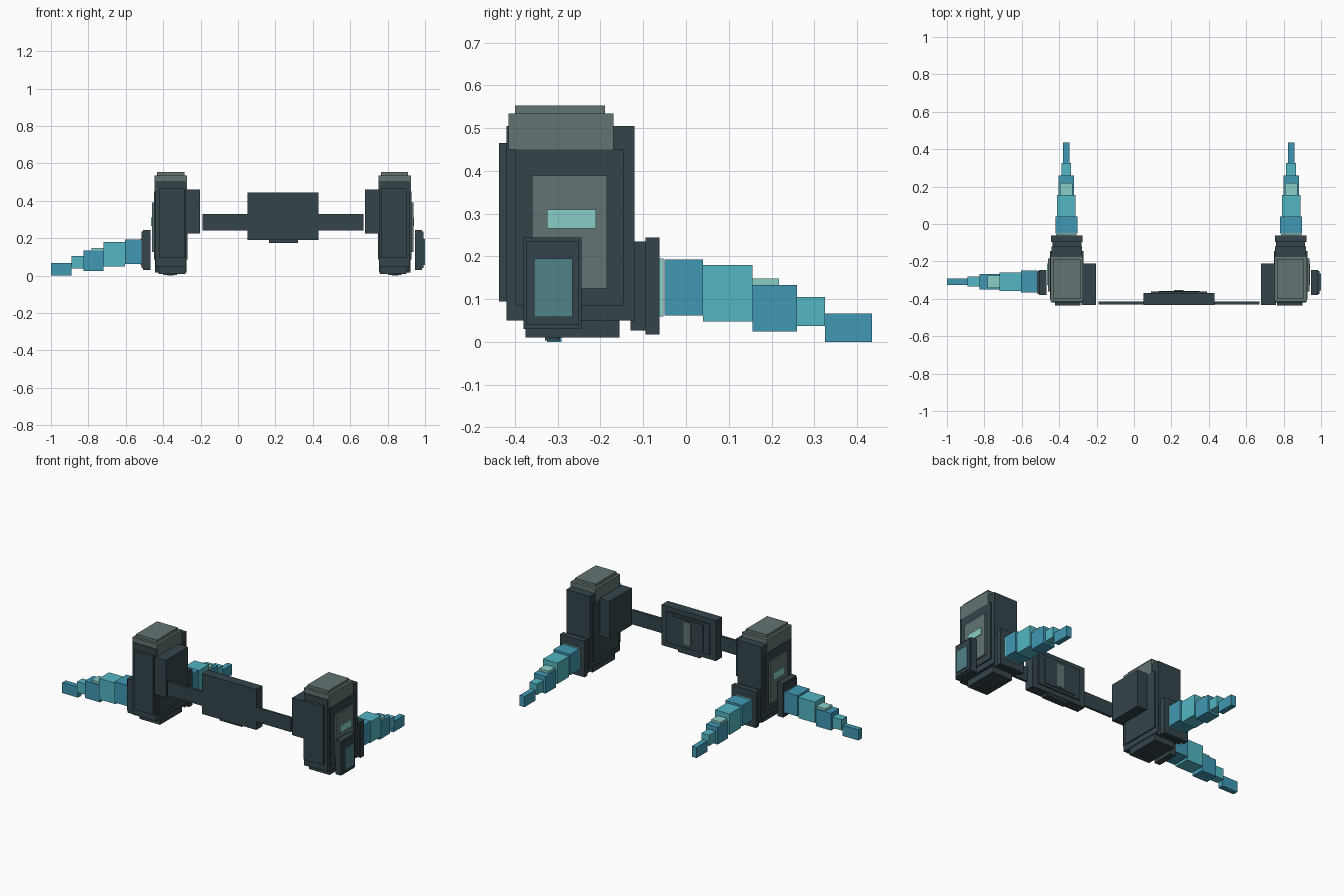
import bpy

cube = bpy.data.objects.get("Cube")
if cube:
    bpy.data.objects.remove(cube, do_unlink=True)


def material(name, r, g, b):
    # 8-bit display colour to linear
    lin = [((c / 255 + 0.055) / 1.055) ** 2.4 for c in (r, g, b)]
    m = bpy.data.materials.new(name)
    m.use_nodes = True
    m.diffuse_color = (*lin, 1)
    bsdf = m.node_tree.nodes["Principled BSDF"]
    bsdf.inputs["Base Color"].default_value = (*lin, 1)
    bsdf.inputs["Roughness"].default_value = 0.8
    return m


DARK = material("dark slate", 52, 69, 75)
GREY = material("warm grey", 98, 116, 114)
GLASS = material("dull teal", 80, 130, 135)
LIGHT = material("pale aqua", 137, 207, 199)
CYAN = material("cyan flame", 82, 182, 194)
BLUE = material("blue flame", 65, 153, 181)


def box(name, mat, x, y, z):
    """Box from (low, high) ranges on each axis."""
    spans = (x, y, z)
    bpy.ops.mesh.primitive_cube_add(size=1, location=[sum(s) / 2 for s in spans])
    ob = bpy.context.object
    ob.name = ob.data.name = name
    for v in ob.data.vertices:
        for i, s in enumerate(spans):
            v.co[i] *= abs(s[1] - s[0])
    ob.data.materials.append(mat)
    return ob


def mid(centre, width):
    return (centre - width / 2, centre + width / 2)


# Flame steps: material, start, end, width, bottom, top
FLAME = [
    ("root", BLUE, 0, .09, .118, .062, .193),
    ("swell", CYAN, .09, .205, .10, .048, .18),
    ("middle", BLUE, .205, .31, .082, .025, .133),
    ("glint", LIGHT, .205, .268, .066, .10, .148),
    ("taper", CYAN, .31, .375, .053, .037, .105),
    ("tip", BLUE, .375, .485, .034, 0, .067),
]


def flame(name, place):
    for part, mat, a, b, w, lo, hi in FLAME:
        x, y = place(a, b, w)
        box(f"{name}_{part}", mat, x, y, (lo, hi))


def engine(side, cx, s):
    """Thruster pod; s is the outward direction along x."""
    def part(name, mat, x, y, z):
        box(f"{side}_{name}", mat, (cx + s * x[0], cx + s * x[1]), y, z)

    # Housing and armour plates
    part("housing", DARK, (-.085, .08), (-.42, -.12), (.05, .505))
    part("side_armour", DARK, (-.092, .087), (-.40, -.145), (.085, .45))
    part("front_plate", DARK, (-.075, .06), (-.437, -.415), (.095, .465))
    part("base", DARK, (-.08, .062), (-.375, -.155), (.01, .06))
    part("base_foot", DARK, (-.035, .035), (-.33, -.295), (.003, .02))
    part("inner_box", DARK, (-.16, -.08), (-.432, -.21), (.225, .46))
    # Stepped cap
    part("cap", GREY, (-.09, .085), (-.415, -.17), (.45, .535))
    part("cap_top", GREY, (-.075, .07), (-.40, -.19), (.53, .553))
    # Outer panel with indicator
    part("outer_panel", GREY, (.08, .097), (-.36, -.185), (.125, .39))
    part("indicator", LIGHT, (.09, .102), (-.325, -.21), (.265, .31))
    # Side nozzle
    part("side_nozzle", DARK, (.107, .145), (-.38, -.245), (.03, .245))
    part("side_nozzle_rim", DARK, (.14, .153), (-.373, -.25), (.04, .235))
    part("side_nozzle_glass", GLASS, (.15, .16), (-.355, -.265), (.058, .195))
    # Rear nozzle
    part("rear_nozzle", DARK, (-.08, .075), (-.13, -.09), (.027, .235))
    part("rear_nozzle_rim", DARK, (-.087, .083), (-.095, -.062), (.017, .245))
    part("rear_nozzle_glass", LIGHT, (-.055, .055), (-.065, -.053), (.06, .195))
    # Rear exhaust flame
    flame(f"{side}_rear_flame", lambda a, b, w: (mid(cx, w), (a - .05, b - .05)))


engine("right", -.362, -1)
engine("left", .84, 1)

# Exhaust flame out of the right pod's side nozzle
flame("right_side_flame", lambda a, b, w: ((-.515 - b, -.515 - a), mid(-.308, w)))

# Cross beam and its central control block
box("cross_beam", DARK, (-.19, .67), (-.43, -.415), (.24, .33))
box("centre_block", DARK, (.05, .43), (-.432, -.37), (.19, .445))
box("centre_panel", DARK, (.09, .39), (-.39, -.362), (.22, .415))
box("centre_inset", DARK, (.13, .35), (-.37, -.357), (.235, .40))
box("centre_stripe", GREY, (.215, .265), (-.362, -.353), (.245, .39))
box("centre_tab", DARK, (.165, .32), (-.42, -.375), (.175, .20))
